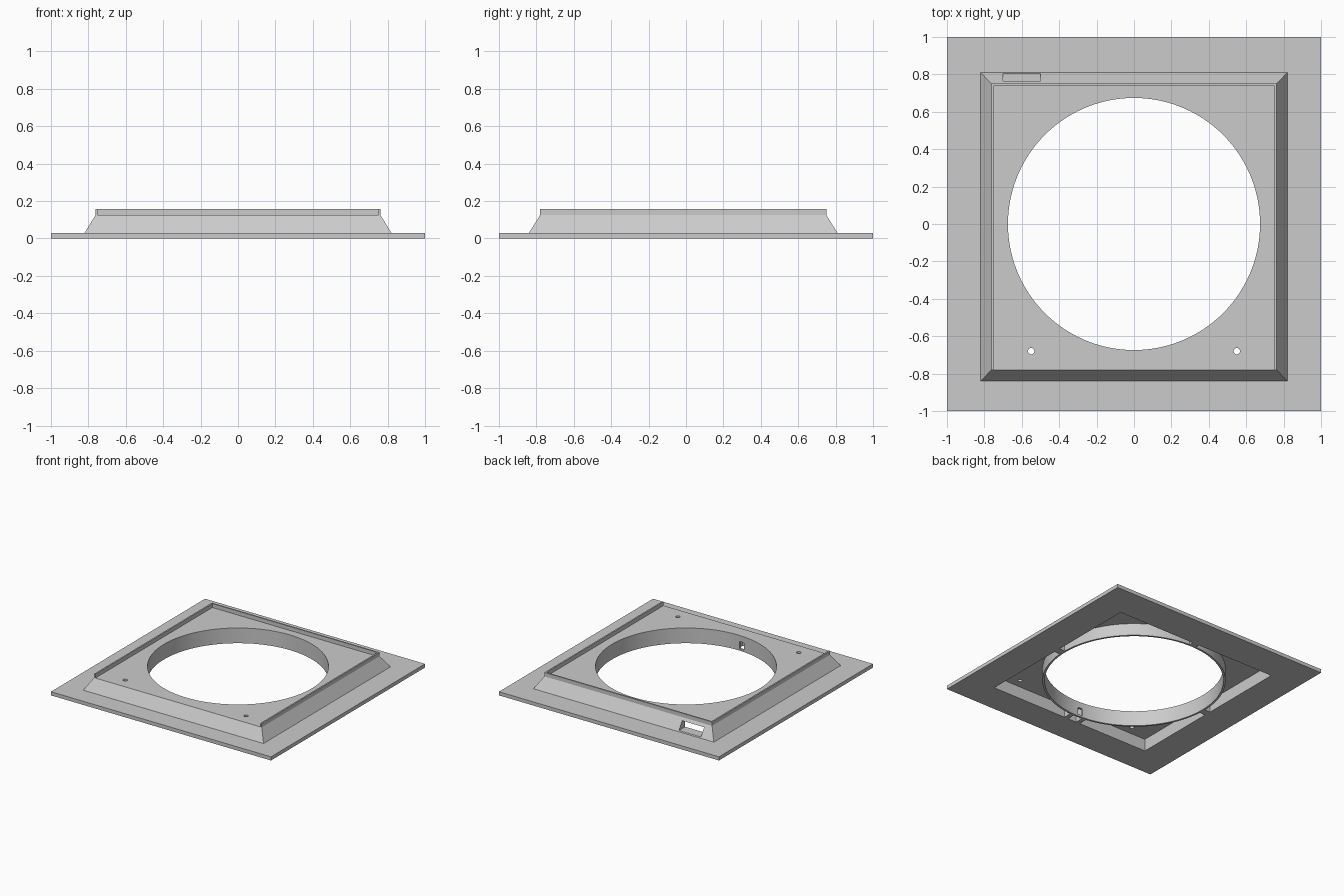
import bpy, bmesh, math
from mathutils import Matrix, Vector

old = bpy.data.objects.get("Cube")
if old:
    bpy.data.objects.remove(old, do_unlink=True)

grey = bpy.data.materials.new("plain grey")
grey.use_nodes = True
grey.diffuse_color = (0.6, 0.6, 0.6, 1)
grey.node_tree.nodes["Principled BSDF"].inputs["Base Color"].default_value = grey.diffuse_color


def make(name, bm):
    bmesh.ops.recalc_face_normals(bm, faces=bm.faces)
    mesh = bpy.data.meshes.new(name)
    bm.to_mesh(mesh)
    bm.free()
    mesh.materials.append(grey)
    ob = bpy.data.objects.new(name, mesh)
    bpy.context.collection.objects.link(ob)
    return ob


def box(name, low, high):
    low, high = Vector(low), Vector(high)
    bm = bmesh.new()
    bmesh.ops.create_cube(bm, size=1, matrix=Matrix.Translation((low + high) / 2)
                          @ Matrix.Diagonal((*(high - low), 1)))
    return make(name, bm)


def cylinder(name, radius, x=0, y=0, segments=96):
    bm = bmesh.new()
    bmesh.ops.create_cone(bm, cap_ends=True, segments=segments, radius1=radius,
                          radius2=radius, depth=1, matrix=Matrix.Translation((x, y, 0)))
    return make(name, bm)


def cut(target, cutters):
    # Subtract each cutter, then discard it
    for cutter in cutters:
        mod = target.modifiers.new("cut", 'BOOLEAN')
        mod.operation, mod.solver, mod.object = 'DIFFERENCE', 'EXACT', cutter
        graph = bpy.context.evaluated_depsgraph_get()
        mesh = bpy.data.meshes.new_from_object(target.evaluated_get(graph))
        target.modifiers.clear()
        target.data = mesh
        bpy.data.objects.remove(cutter, do_unlink=True)


# Flange, sloped sides and upright lip as stacked rectangles: half x, front y, back y, z
levels = [(1, -1, 1, 0), (1, -1, 1, .03), (.82, -.84, .81, .03),
          (.762, -.78, .75, .125), (.762, -.78, .75, .157)]
bm = bmesh.new()
rings = [[bm.verts.new(p) for p in ((-x, f, z), (x, f, z), (x, b, z), (-x, b, z))]
         for x, f, b, z in levels]
for lower, upper in zip(rings, rings[1:]):
    for i in range(4):
        j = (i + 1) % 4
        bm.faces.new((lower[i], lower[j], upper[j], upper[i]))
bm.faces.new(rings[0])
bm.faces.new(rings[-1])
frame = make("mounting_frame", bm)

# Underside cavity, leaving a round wall and ribs standing
cavity = box("cavity", (-.74, -.755, -.1), (.74, .725, .1))
cut(cavity, [
    cylinder("round_wall", .69),
    box("rib_left", (.6, -.05, -.3), (.9, .01, .3)),
    box("rib_right", (-.9, -.05, -.3), (-.6, .01, .3)),
    box("rib_back", (-.03, .6, -.3), (.03, .9, .3)),
    box("rib_front_a", (.015, -.9, -.3), (.05, -.6, .3)),
    box("rib_front_b", (-.1, -.9, -.3), (-.065, -.6, .3)),
])

# Recess open to the front, round opening, cable slots and screw holes
cut(frame, [
    cavity,
    box("top_recess", (-.75, -.95, .125), (.75, .738, .3)),
    cylinder("round_opening", .674),
    box("back_slot", (-.7, .68, .038), (-.5, .9, .103)),
    box("wire_slot", (-.055, -.72, .015), (-.015, -.6, .075)),
    cylinder("screw_hole_left", .017, .55, -.68, 24),
    cylinder("screw_hole_right", .017, -.55, -.68, 24),
])

bpy.ops.object.select_all(action='DESELECT')
frame.select_set(True)
bpy.context.view_layer.objects.active = frame
bpy.ops.object.shade_smooth_by_angle(angle=math.radians(25))
